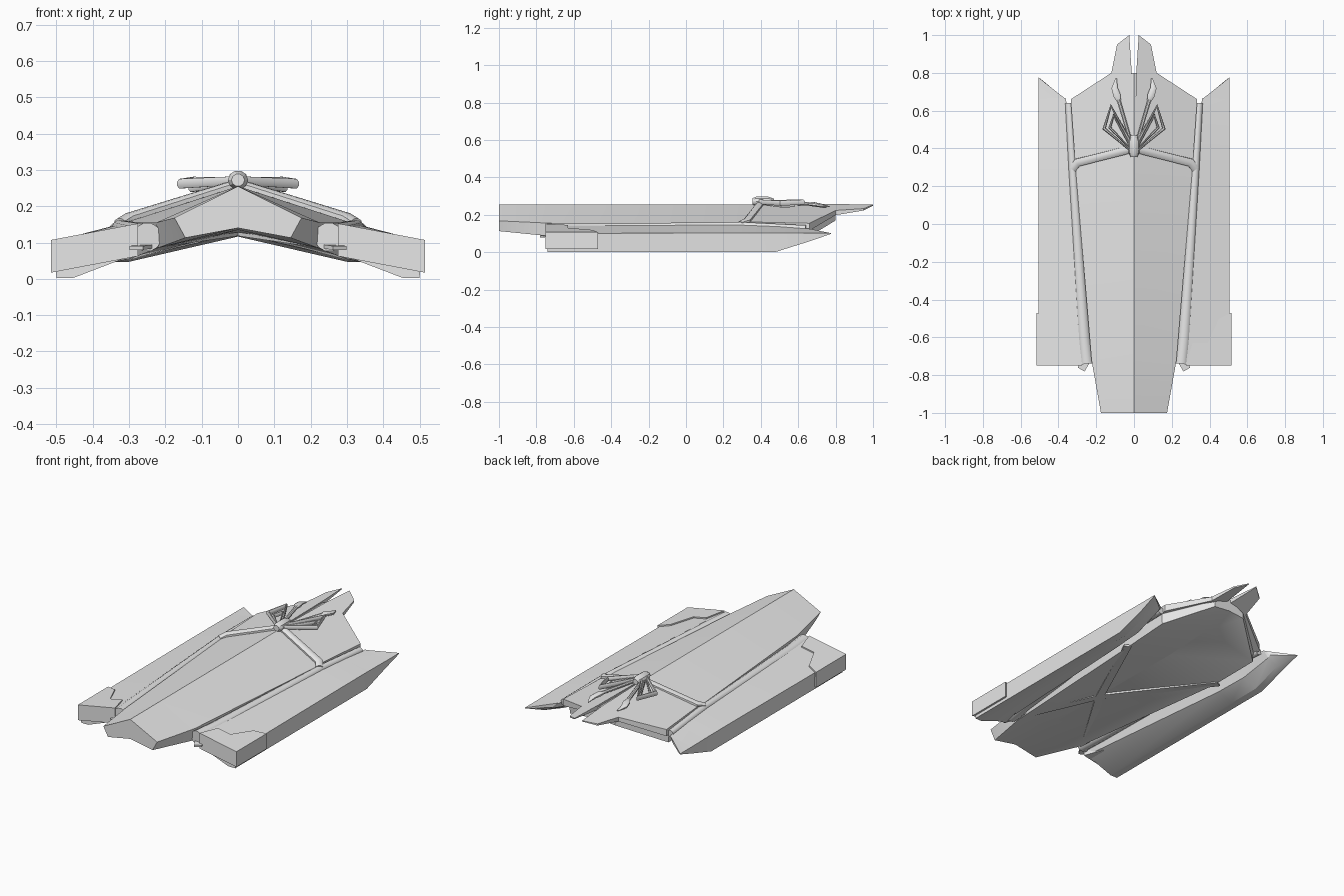
import bpy, bmesh, math
from mathutils import Vector

if "Cube" in bpy.data.objects:
    bpy.data.objects.remove(bpy.data.objects["Cube"])

grey = bpy.data.materials.new("plain_grey")
grey.diffuse_color = (0.8, 0.8, 0.8, 1)
grey.use_nodes = True
grey.node_tree.nodes["Principled BSDF"].inputs["Base Color"].default_value = grey.diffuse_color


def finish(name, bm, smooth=25):
    bmesh.ops.recalc_face_normals(bm, faces=bm.faces)
    me = bpy.data.meshes.new(name)
    bm.to_mesh(me)
    bm.free()
    me.materials.append(grey)
    ob = bpy.data.objects.new(name, me)
    bpy.context.collection.objects.link(ob)
    bpy.context.view_layer.objects.active = ob
    ob.select_set(True)
    bpy.ops.object.shade_smooth_by_angle(angle=math.radians(smooth))
    ob.select_set(False)
    return ob


def mirror(ob):
    ob.modifiers.new("mirror", 'MIRROR').use_mirror_merge = False
    return ob


def loft(name, rings):
    """Closed loft through equal-length rings of points."""
    bm = bmesh.new()
    vs = [[bm.verts.new(p) for p in r] for r in rings]
    n = len(vs[0])
    for a, b in zip(vs, vs[1:]):
        for i in range(n):
            j = (i + 1) % n
            bm.faces.new((a[i], a[j], b[j], b[i]))
    bm.faces.new(vs[0])
    bm.faces.new(vs[-1])
    return finish(name, bm)


def prism(name, outline, top, bottom):
    """Plate with a plan outline and height functions for both sides."""
    return loft(name, [[(x, y, bottom(x, y)) for x, y in outline],
                       [(x, y, top(x, y)) for x, y in outline]])


def strap(name, points, widths, thick, sides=8, closed=False):
    """Tube along points; widths sideways, thick (a factor) in height."""
    pts = [Vector(p) for p in points]
    n = len(pts)
    bm = bmesh.new()
    rings = []
    for i, p in enumerate(pts):
        if closed:
            d0, d1 = (p - pts[i - 1]).normalized(), (pts[(i + 1) % n] - p).normalized()
        else:
            d0 = (p - pts[max(i - 1, 0)]).normalized()
            d1 = (pts[min(i + 1, n - 1)] - p).normalized()
        d = (d0 + d1).normalized()
        side = d.cross(Vector((0, 0, 1))).normalized()
        up = side.cross(d)
        w = widths[i % len(widths)]
        rings.append([bm.verts.new(p + side * w * math.cos(a) + up * w * thick * math.sin(a))
                      for a in [math.tau * (k + .5) / sides for k in range(sides)]])
    pairs = list(zip(rings, rings[1:])) + ([(rings[-1], rings[0])] if closed else [])
    for a, b in pairs:
        for k in range(sides):
            m = (k + 1) % sides
            bm.faces.new((a[k], a[m], b[m], b[k]))
    if not closed:
        bm.faces.new(rings[0])
        bm.faces.new(rings[-1])
    return mirror(finish(name, bm, 40))


# Ridged main hull: y, half width, edge z, bottom half width, bottom edge z, bottom centre z
hull = []
for y, w, ez, bw, bz, cz in [(-1, .175, .168, .145, .113, .14),
                             (-.72, .225, .155, .22, .085, .135),
                             (.3, .31, .155, .31, .05, .125),
                             (.62, .325, .14, .32, .06, .14),
                             (.8, .1, .2, .1, .17, .18)]:
    hull.append([(0, y, .255), (w, y, ez), (bw, y, bz), (0, y, cz), (-bw, y, bz), (-w, y, ez)])
loft("main_hull", hull)

# Rear deck halves ending in two tail points with a slit between
slope = lambda x, y: .262 - .32 * x
mirror(prism("rear_deck", [(.003, .4), (.31, .3), (.335, .66), (.12, .8),
                           (.09, .95), (.025, 1), (.012, .8)],
             slope, lambda x, y: slope(x, y) - .005 - .035 * min(1, max(0, (1 - y) / .35))))

# Dropped side wings: y, outer top z, bottom z, inner x, inner top z, inner bottom z
wing = []
for y, oz, bz, ix, iz, ib in [(-.74, .1, .002, .26, .148, .065),
                              (.28, .104, .002, .335, .148, .04),
                              (.48, .104, .002, .345, .14, .045),
                              (.665, .102, .06, .36, .125, .09)]:
    wing.append([(ix, y, iz), (.505, y, oz), (.5, y, bz), (.455, y, bz), (ix + .03, y, ib)])
wing.append([(.37, .668, .124), (.505, .775, .102), (.505, .775, .098),
             (.49, .765, .097), (.39, .682, .1)])
mirror(loft("side_wing", wing))

# Stepped blocks at the wing fronts
top = lambda x, y: .107 + .19 * (.515 - x)
mirror(prism("wing_front_block", [(.275, -.75), (.515, -.75), (.515, -.47), (.45, -.5),
                                  (.39, -.63), (.31, -.63)],
             top, lambda x, y: top(x, y) - .09))

# Straps: along the hull sides, over the deck, and crossed underneath
strap("side_tube", [(.25, -.74, .115), (.265, -.6, .118), (.325, .3, .14), (.345, .64, .125)],
      [.04, .036, .022, .02], 1, 12)
strap("deck_band", [(.325, .29, .155), (.3, .325, .168), (0, .4, .262)], [.02, .024, .022], .6)
strap("under_strap", [(.28, -.77, .085), (0, -.29, .126), (-.32, .33, .052)], [.03], .25, 4)

# Bow: knot, nested loops and two trailing ends
loft("bow_knot", [[(r * math.cos(a), .41 + dy, .272 + r * .95 * math.sin(a))
                   for a in [math.tau * k / 10 for k in range(10)]]
                  for dy, r in [(-.055, .018), (-.035, .028), (.03, .028), (.06, .016)]])
strap("bow_outer_loop", [(.015, .385, .27), (.158, .505, .262), (.122, .625, .268),
                         (.02, .435, .268)], [.01, .011, .011, .01], 1.3, 8, True)
strap("bow_inner_loop", [(.02, .4, .265), (.128, .51, .25), (.108, .575, .252),
                         (.025, .425, .262)], [.007, .009, .009, .007], 1.3, 8, True)
strap("bow_tail", [(.015, .43, .265), (.083, .66, .258)], [.009, .011], .9)
strap("bow_tail_end", [(.08, .65, .258), (.09, .68, .257), (.103, .72, .25), (.095, .77, .243)],
      [.012, .021, .018, .004], .6)
